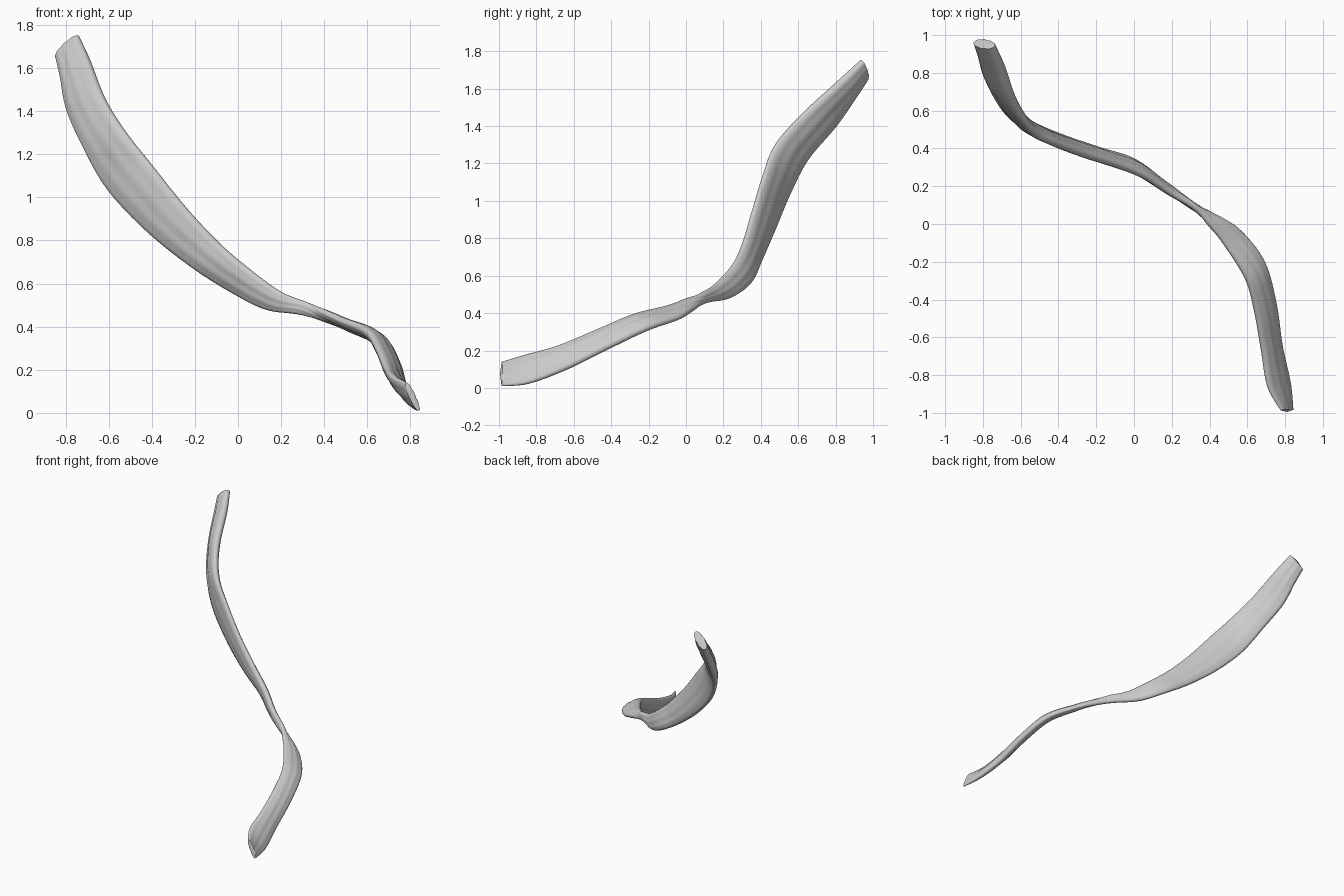
import bpy, bmesh, math
from mathutils import Vector

if "Cube" in bpy.data.objects:
    bpy.data.objects.remove(bpy.data.objects["Cube"])

# Strap stations: upper edge xyz, lower edge xyz, thickness
STATIONS = [
    (-.74, .94, 1.75, -.845, .965, 1.65, .06),
    (-.69, .82, 1.64, -.82, .90, 1.55, .075),
    (-.62, .62, 1.46, -.79, .80, 1.40, .075),
    (-.52, .48, 1.30, -.71, .65, 1.22, .07),
    (-.40, .42, 1.15, -.60, .55, 1.03, .065),
    (-.24, .36, .95, -.42, .47, .84, .065),
    (-.08, .31, .78, -.22, .40, .68, .065),
    (.06, .25, .66, -.03, .345, .56, .06),
    (.20, .16, .56, .13, .235, .48, .05),
    (.33, .085, .51, .29, .11, .455, .04),
    (.39, .00, .475, .45, .04, .415, .045),
    (.47, -.10, .435, .57, -.04, .37, .05),
    (.59, -.29, .385, .69, -.20, .315, .06),
    (.64, -.46, .315, .75, -.42, .21, .06),
    (.68, -.68, .225, .78, -.64, .10, .06),
    (.71, -.86, .175, .825, -.84, .025, .05),
    (.78, -.985, .14, .84, -.985, .01, .03),
]
SIDES, STEPS = 36, 8


def spline(i, t):
    n = len(STATIONS) - 1
    p = [STATIONS[min(max(i + k, 0), n)] for k in (-1, 0, 1, 2)]
    return [.5 * (2 * b + (c - a) * t + (2 * a - 5 * b + 4 * c - d) * t * t
                  + (3 * b - a - 3 * c + d) * t ** 3) for a, b, c, d in zip(*p)]


# Smooth the stations along the length
rows = [spline(i, k / STEPS) for i in range(len(STATIONS) - 1) for k in range(STEPS)]
rows.append(list(STATIONS[-1]))
mids = [(Vector(r[:3]) + Vector(r[3:6])) / 2 for r in rows]

# Loft flattened, faintly ridged sections
bm = bmesh.new()
rings = []
for j, r in enumerate(rows):
    half = (Vector(r[:3]) - Vector(r[3:6])) / 2
    tangent = mids[min(j + 1, len(mids) - 1)] - mids[max(j - 1, 0)]
    normal = tangent.cross(half).normalized()
    ring = []
    for s in range(SIDES):
        a = math.tau * s / SIDES
        u = math.cos(a)
        v = math.copysign(abs(math.sin(a)) ** .8, math.sin(a))
        ridge = 1 + .07 * math.sin(9 * a + j * .06) * abs(math.sin(a))
        ring.append(bm.verts.new(mids[j] + half * u + normal * (v * ridge * r[6] / 2)))
    rings.append(ring)
for r0, r1 in zip(rings, rings[1:]):
    for s in range(SIDES):
        e = (s + 1) % SIDES
        bm.faces.new((r0[s], r0[e], r1[e], r1[s]))

# Slightly domed end caps
for ring, mid, near in ((rings[0], mids[0], mids[1]), (rings[-1], mids[-1], mids[-2])):
    tip = bm.verts.new(mid + (mid - near).normalized() * .01)
    for s in range(SIDES):
        bm.faces.new((ring[s], ring[(s + 1) % SIDES], tip))
bmesh.ops.recalc_face_normals(bm, faces=bm.faces)

mesh = bpy.data.meshes.new("muscle_strap")
bm.to_mesh(mesh)
bm.free()
strap = bpy.data.objects.new("muscle_strap", mesh)
bpy.context.collection.objects.link(strap)
bpy.context.view_layer.objects.active = strap
strap.select_set(True)
bpy.ops.object.shade_smooth_by_angle(angle=math.radians(50))
